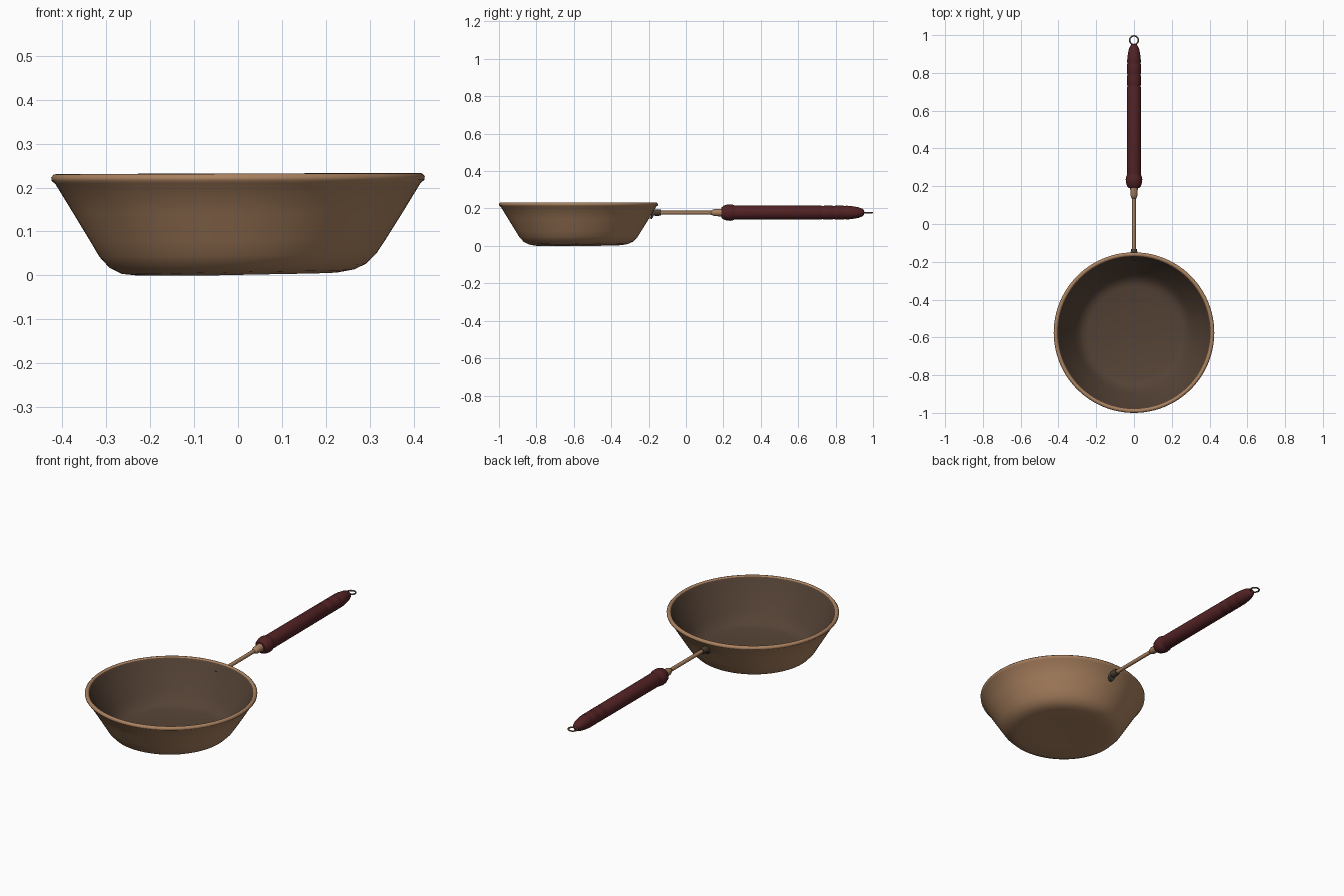
import bpy, bmesh, math
from mathutils import Matrix, Vector

old = bpy.data.objects.get("Cube")
if old:
    bpy.data.objects.remove(old, do_unlink=True)


def material(name, color):
    m = bpy.data.materials.new(name)
    m.use_nodes = True
    m.diffuse_color = (*color, 1)
    m.node_tree.nodes["Principled BSDF"].inputs["Base Color"].default_value = (*color, 1)
    return m


copper = material("copper", (0.40, 0.22, 0.115))
dark = material("dark brown interior", (0.09, 0.055, 0.036))
wood = material("dark red wood", (0.085, 0.016, 0.018))
iron = material("dark iron", (0.07, 0.05, 0.035))
wire = material("bronze wire", (0.17, 0.11, 0.065))

PAN_Y = -0.575
HANDLE_Z = 0.178


def finish(bm, name, mats, angle=40):
    bmesh.ops.remove_doubles(bm, verts=bm.verts, dist=1e-5)
    bmesh.ops.recalc_face_normals(bm, faces=bm.faces)
    mesh = bpy.data.meshes.new(name)
    bm.to_mesh(mesh)
    bm.free()
    obj = bpy.data.objects.new(name, mesh)
    bpy.context.collection.objects.link(obj)
    for m in mats:
        mesh.materials.append(m)
    bpy.ops.object.select_all(action='DESELECT')
    obj.select_set(True)
    bpy.context.view_layer.objects.active = obj
    bpy.ops.object.shade_smooth_by_angle(angle=math.radians(angle))
    return obj


def lathe(profile, steps):
    """Spin (radius, height) points around z into a closed solid."""
    bm = bmesh.new()
    verts = [bm.verts.new((r, 0, h)) for r, h in profile]
    edges = [bm.edges.new(pair) for pair in zip(verts, verts[1:])]
    bmesh.ops.spin(bm, geom=verts + edges, cent=(0, 0, 0), axis=(0, 0, 1),
                   angle=math.tau, steps=steps, use_duplicate=False)
    return bm


def along_handle(name, profile, mat, steps=24):
    """Lathe (radius, y) points around the handle axis."""
    bm = lathe(profile, steps)
    bm.transform(Matrix.Translation((0, 0, HANDLE_Z)) @ Matrix.Rotation(-math.pi / 2, 4, 'X'))
    return finish(bm, name, [mat], 50)


# Pan: outer wall, rolled rim, then inner wall and floor
outer = [(0, 0.008), (0.15, 0.006), (0.23, 0.003), (0.265, 0.009), (0.292, 0.022),
         (0.315, 0.046), (0.335, 0.078), (0.375, 0.143), (0.416, 0.21)]
rim = [(0.424, 0.216), (0.425, 0.224), (0.419, 0.231), (0.411, 0.232), (0.405, 0.227)]
inner = [(0.400, 0.216), (0.358, 0.143), (0.318, 0.08), (0.298, 0.052),
         (0.275, 0.032), (0.245, 0.022), (0, 0.021)]
bm = lathe(outer + rim + inner, 96)
bmesh.ops.remove_doubles(bm, verts=bm.verts, dist=1e-5)
bmesh.ops.recalc_face_normals(bm, faces=bm.faces)
for f in bm.faces:
    c = f.calc_center_median()
    inward = f.normal.z > 0.02 and math.hypot(c.x, c.y) < 0.404
    f.material_index = 1 if inward else 0
# Hand-beaten unevenness, strongest at the base
for v in bm.verts:
    base = max(0, 1 - v.co.z / 0.1)
    v.co.z += base * (0.018 * v.co.x + 0.002 * math.sin(9 * v.co.y)) + 0.003 * v.co.x
    v.co.z = max(v.co.z, 0)
    v.co.y += PAN_Y
finish(bm, "pan_bowl", [copper, dark], 60)

# Bracket plate lying against the back wall
bm = bmesh.new()
bmesh.ops.create_cone(bm, cap_ends=True, segments=16, radius1=0.024, radius2=0.02, depth=0.012)
bm.transform(Matrix.Translation((0, -0.176, 0.167))
             @ Matrix.Rotation(math.radians(-122), 4, 'X') @ Matrix.Diagonal((0.8, 1.15, 1, 1)))
finish(bm, "bracket_plate", [iron])
along_handle("bracket_socket", [(0, -0.19), (0.015, -0.19), (0.018, -0.15),
                                (0.015, -0.133), (0, -0.133)], iron, 16)

# Stem and ferrule
along_handle("handle_stem", [(0, -0.17), (0.010, -0.17), (0.010, 0.15), (0, 0.15)], copper, 16)
along_handle("handle_ferrule", [(0, 0.13), (0.012, 0.135), (0.019, 0.152), (0.020, 0.185),
                                (0.023, 0.21), (0, 0.21)], copper)

# Turned wooden grip with a collar and shallow grooves
grip = [(0, 0.19), (0.028, 0.19), (0.036, 0.2), (0.042, 0.218), (0.044, 0.235),
        (0.042, 0.25), (0.037, 0.26), (0.038, 0.268)]
for y in (0.73, 0.79, 0.85):
    grip += [(0.037, y - 0.008), (0.0345, y), (0.037, y + 0.008)]
grip += [(0.034, 0.89), (0.029, 0.92), (0.021, 0.942), (0.012, 0.952), (0, 0.954)]
along_handle("wooden_grip", grip, wood, 32)

# Hanging ring
bpy.ops.mesh.primitive_torus_add(major_radius=0.023, minor_radius=0.004, major_segments=32,
                                 minor_segments=8, location=(0, 0.973, HANDLE_Z))
ring = bpy.context.object
ring.name = "hanging_ring"
ring.data.materials.append(wire)
bpy.ops.object.shade_smooth_by_angle(angle=math.radians(60))
